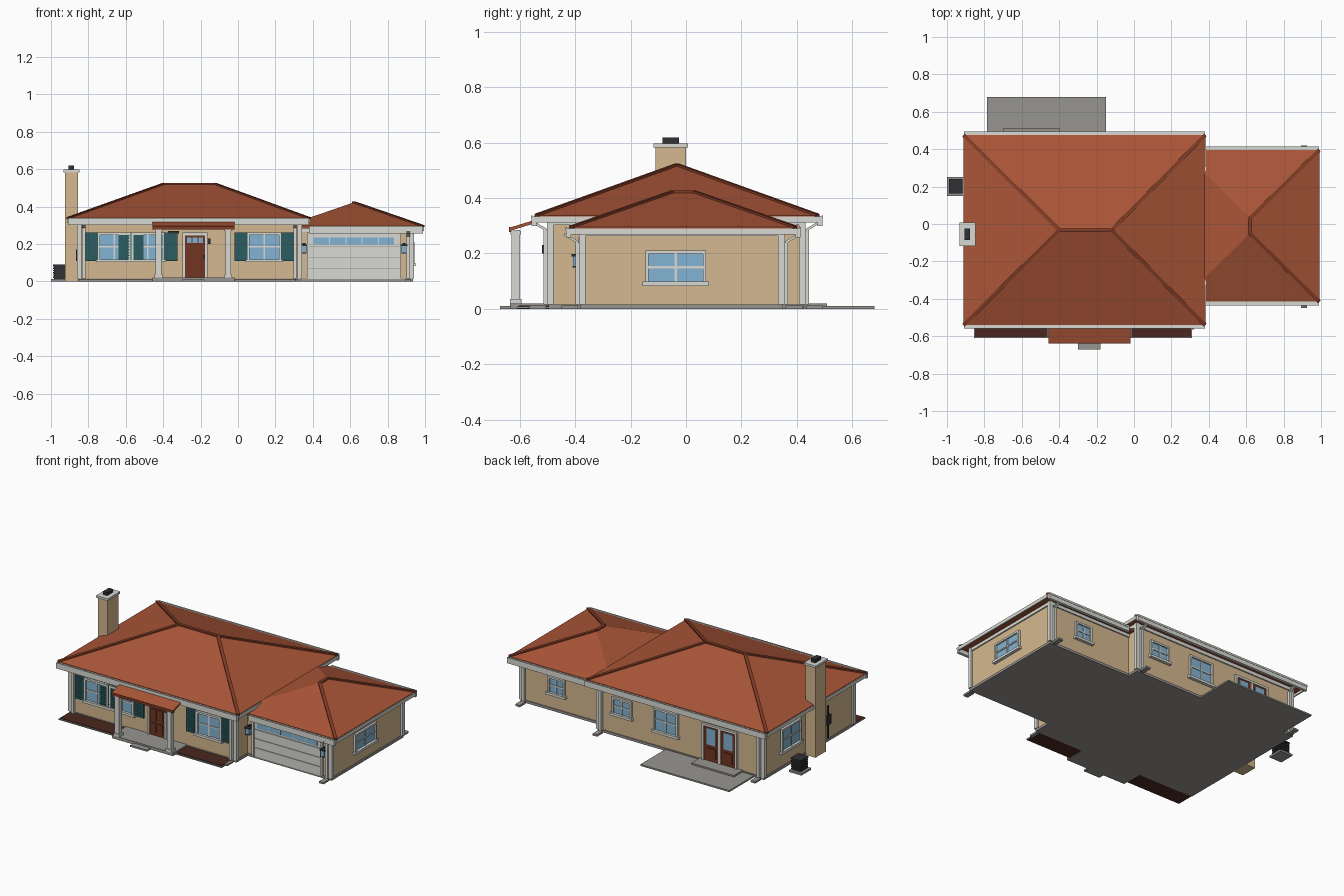
import bpy
import bmesh
from mathutils import Vector

cube = bpy.data.objects.get("Cube")
if cube:
    bpy.data.objects.remove(cube, do_unlink=True)


def material(name, *srgb):
    linear = [(c / 255) ** 2.2 for c in srgb] + [1]
    mat = bpy.data.materials.new(name)
    mat.use_nodes = True
    mat.diffuse_color = linear
    shader = mat.node_tree.nodes["Principled BSDF"]
    shader.inputs["Base Color"].default_value = linear
    shader.inputs["Roughness"].default_value = .8
    return mat


STUCCO = material("tan stucco", 212, 183, 142)
TRIM = material("off white trim", 216, 216, 210)
ROOF = material("terracotta roof", 168, 86, 58)
CAP = material("dark terracotta", 128, 62, 42)
CONCRETE = material("grey concrete", 150, 148, 143)
GLASS = material("blue glass", 130, 178, 210)
SHUTTER = material("teal shutter", 48, 92, 96)
WOOD = material("brown door", 112, 56, 38)
MULCH = material("dark mulch", 76, 44, 36)
METAL = material("dark metal", 52, 52, 56)


def finish(name, bm, mat):
    mesh = bpy.data.meshes.new(name)
    bmesh.ops.recalc_face_normals(bm, faces=bm.faces)
    bm.to_mesh(mesh)
    bm.free()
    mesh.materials.append(mat)
    obj = bpy.data.objects.new(name, mesh)
    bpy.context.collection.objects.link(obj)
    return obj


def box(name, mat, x, y, z):
    """Box from three (low, high) spans."""
    bm = bmesh.new()
    bmesh.ops.create_cube(bm, size=1)
    for v in bm.verts:
        v.co = [span[0] if c < 0 else span[1] for c, span in zip(v.co, (x, y, z))]
    return finish(name, bm, mat)


def hull(name, mat, points):
    bm = bmesh.new()
    verts = [bm.verts.new(p) for p in points]
    bmesh.ops.convex_hull(bm, input=verts)
    bmesh.ops.dissolve_limit(bm, angle_limit=.01, verts=bm.verts, edges=bm.edges)
    return finish(name, bm, mat)


def beam(name, mat, start, end, width):
    start, end = Vector(start), Vector(end)
    axis = end - start
    obj = box(name, mat, (-width / 2, width / 2), (-width / 4, width / 4), (0, axis.length))
    obj.location = start
    obj.rotation_euler = axis.to_track_quat("Z", "Y").to_euler()


# Body spans
HX, HY, H_TOP = (-.85, .33), (-.49, .42), .325
GX, GY, G_TOP = (.30, .93), (-.375, .345), .285

# Walls: axis of the normal, plane position, outward sign
FRONT, BACK = ("y", HY[0], -1), ("y", HY[1], 1)
LEFT_END, RIGHT_END = ("x", HX[0], -1), ("x", GX[1], 1)
G_FRONT, G_BACK = ("y", GY[0], -1), ("y", GY[1], 1)


def panel(name, mat, wall, u, z, out, base=-.005):
    """Box on a wall: u runs along it, out is how far it stands proud."""
    axis, pos, sign = wall
    n = sorted((pos + sign * base, pos + sign * out))
    box(name, mat, *((u, n) if axis == "y" else (n, u)), z)


def frame(name, wall, u, z, w, out):
    for side, a in (("left", u[0]), ("right", u[1] - w)):
        panel(f"{name}_{side}_jamb", TRIM, wall, (a, a + w), z, out)
    panel(name + "_head", TRIM, wall, u, (z[1] - w, z[1]), out)


def shutter(name, wall, u, z):
    panel(name, SHUTTER, wall, u, z, .01)
    step = (z[1] - z[0]) / 10
    for i in range(1, 10):
        h = z[0] + i * step
        panel(name + "_slat", SHUTTER, wall, (u[0] + .01, u[1] - .01), (h - .004, h + .003), .014)


def window(name, wall, mid, width, z, shutters=False):
    u = (mid - width / 2, mid + width / 2)
    mz = (z[0] + z[1]) / 2
    frame(name, wall, u, z, .012, .014)
    panel(name + "_glass", GLASS, wall, u, z, .004)
    panel(name + "_mullion", TRIM, wall, (mid - .004, mid + .004), z, .009)
    panel(name + "_rail", TRIM, wall, u, (mz - .004, mz + .004), .009)
    panel(name + "_sill", TRIM, wall, (u[0] - .01, u[1] + .01), (z[0] - .008, z[0] + .008), .02)
    if shutters:
        shutter(name + "_left_shutter", wall, (u[1], u[1] + .07), z)
        shutter(name + "_right_shutter", wall, (u[0] - .07, u[0]), z)


def lamp(name, wall, u, z):
    panel(name + "_bracket", METAL, wall, (u - .008, u + .008), (z, z + .03), .015)
    panel(name + "_glass", GLASS, wall, (u - .013, u + .013), (z - .02, z + .015), .034, .008)
    panel(name + "_cap", METAL, wall, (u - .018, u + .018), (z + .015, z + .023), .038, .004)
    panel(name + "_base", METAL, wall, (u - .014, u + .014), (z - .025, z - .02), .035, .007)


# Walls, foundation, friezes and corner boards
def body(name, x, y, top):
    grow = lambda s, d: (s[0] - d, s[1] + d)
    box(name + "_walls", STUCCO, x, y, (.01, top))
    box(name + "_foundation", CONCRETE, grow(x, .006), grow(y, .006), (0, .016))
    box(name + "_frieze", TRIM, grow(x, .008), grow(y, .008), (top - .022, top))
    for cx in x:
        for cy in y:
            box(name + "_corner_board", TRIM, (cx - .012, cx + .012), (cy - .012, cy + .012), (.016, top))


body("house", HX, HY, H_TOP)
body("garage", GX, GY, G_TOP)


# Hip roofs with cap strips, fascia and gutters
def hip_roof(name, x, y, z, ridge, edge, left):
    corners = [(a, b) for a in x for b in y]
    hull(name, ROOF, [(a, b, h) for a, b in corners for h in (z - edge, z)] + ridge)
    beam(name + "_ridge_cap", CAP, *ridge, .02)
    for a, b in corners:
        if a > left:
            near = min(ridge, key=lambda p: (p[0] - a) ** 2 + (p[1] - b) ** 2)
            beam(name + "_hip_cap", CAP, (a, b, z), near, .02)
    low, high = z - edge - .014, z - .004
    start = max(x[0], left)
    for s, b in zip((-1, 1), y):
        box(name + "_gutter", TRIM, (start, x[1]), sorted((b, b + s * .018)), (low - .012, high))
        box(name + "_gutter_lip", TRIM, (start, x[1]), sorted((b + s * .014, b + s * .02)), (high - .008, high + .004))
    for s, a in zip((-1, 1), x):
        if a > left:
            box(name + "_fascia", TRIM, sorted((a - s * .004, a + s * .005)), y, (low, high))


hip_roof("main_roof", (-.91, .38), (-.54, .475), .338,
         [(-.40, -.033, .52), (-.12, -.033, .52)], .012, -1)
hip_roof("garage_roof", (.25, .99), (-.415, .395), .295,
         [(.62, -.05, .422), (.62, .03, .422)], .012, .38)


# Downspouts with splash blocks
def downspout(x, y, top, out):
    box("downspout", TRIM, (x - .009, x + .009), (y - .009, y + .009), (.015, top))
    beam("downspout_elbow", TRIM, (x, y, top), (x, y + out * .05, top + .03), .018)
    box("splash_block", CONCRETE, (x - .016, x + .016), sorted((y, y + out * .06)), (0, .012))


for x in (HX[0] + .025, HX[1] - .025):
    downspout(x, HY[0] - .015, .285, -1)
    downspout(x, HY[1] + .015, .285, 1)
downspout(GX[1] - .02, GY[0] - .015, .24, -1)
downspout(GX[1] - .02, GY[1] + .015, .24, 1)

# Windows
TALL = (.11, .26)
window("front_left_window", FRONT, .14, .18, TALL, True)
window("front_middle_window", FRONT, -.482, .175, TALL, True)
window("front_right_window", FRONT, -.662, .175, TALL, True)
window("back_small_window", BACK, .16, .14, (.14, .25))
window("back_window", BACK, -.155, .175, TALL)
window("side_window", LEFT_END, .15, .20, TALL)
window("garage_side_window", RIGHT_END, -.037, .22, (.09, .21))
window("garage_back_window", G_BACK, .68, .12, (.11, .22))

# Front door
DOOR = (-.285, -.175)
frame("front_door", FRONT, (DOOR[0] - .012, DOOR[1] + .012), (.02, .26), .014, .014)
panel("front_door_leaf", WOOD, FRONT, DOOR, (.02, .248), .006)
for i in range(3):
    a = DOOR[0] + .012 + i * .031
    panel("front_door_lite", GLASS, FRONT, (a, a + .025), (.205, .235), .009)
for a in (DOOR[0] + .014, DOOR[0] + .062):
    for z in ((.04, .10), (.115, .19)):
        panel("front_door_panel", WOOD, FRONT, (a, a + .035), z, .011)
panel("door_handle", METAL, FRONT, (-.187, -.18), (.12, .14), .015)
panel("porch_lamp", METAL, FRONT, (-.162, -.148), (.20, .23), .03)
panel("house_plate", METAL, FRONT, (-.375, -.315), (.255, .268), .016)

# Back patio doors
frame("patio_doors", BACK, (-.665, -.415), (.02, .255), .014, .014)
panel("patio_post", TRIM, BACK, (-.548, -.532), (.02, .25), .012)
for a in (-.652, -.532):
    panel("patio_door_leaf", WOOD, BACK, (a, a + .104), (.02, .245), .007)
    panel("patio_door_glass", GLASS, BACK, (a + .02, a + .084), (.125, .23), .01)
    panel("patio_door_panel", WOOD, BACK, (a + .02, a + .084), (.04, .105), .011)

# Garage door in four sections with a row of lites
frame("garage_door", G_FRONT, (.37, .872), (.012, .26), .014, .014)
for i in range(4):
    z = .012 + i * .059
    panel("garage_door_section", TRIM, G_FRONT, (.382, .86), (z, z + .056), .007)
panel("garage_door_backing", CONCRETE, G_FRONT, (.382, .86), (.012, .246), .003)
for i in range(5):
    a = .405 + i * .087
    panel("garage_door_lite", GLASS, G_FRONT, (a, a + .082), (.198, .235), .01)
for x in (.352, .888):
    lamp("garage_lamp", G_FRONT, x, .175)

# Porch: slab, step, posts, beam and sloping roof
PX = (-.457, -.02)
box("porch_slab", CONCRETE, PX, (-.635, HY[0]), (0, .02))
box("porch_step", CONCRETE, (-.30, -.18), (-.672, -.63), (0, .01))
for x in (-.425, -.052):
    box("porch_post", TRIM, (x - .015, x + .015), (-.63, -.60), (.02, .285))
    box("porch_post_base", TRIM, (x - .021, x + .021), (-.636, -.594), (.02, .036))
    box("porch_post_cap", TRIM, (x - .02, x + .02), (-.634, -.596), (.268, .282))
hull("porch_roof", ROOF, [(x, y, z + d) for x in PX for y, z in ((-.635, .282), (-.53, .314))
                          for d in (0, .012)])
box("porch_roof_edge", CAP, PX, (-.639, -.633), (.278, .295))

# Planting beds with edging
for x in ((-.855, PX[0]), (PX[1], .31)):
    box("bed_edging", CONCRETE, x, (-.61, HY[0]), (.002, .009))
    box("bed_mulch", MULCH, (x[0] + .006, x[1] - .006), (-.603, HY[0]), (0, .013))

# Patio and its step
box("patio", CONCRETE, (-.785, -.15), (HY[1], .68), (0, .01))
box("patio_step", CONCRETE, (-.70, -.395), (HY[1], .51), (.01, .02))

# Chimney
box("chimney", STUCCO, (-.925, -.855), (-.11, 0), (0, .585))
box("chimney_cap", TRIM, (-.932, -.848), (-.118, .008), (.583, .597))
box("chimney_flue", METAL, (-.906, -.876), (-.085, -.025), (.597, .618))

# Outdoor cooling unit with louvres
box("unit_pad", CONCRETE, (-1, -.91), (.15, .25), (0, .012))
box("unit_core", METAL, (-.984, -.922), (.168, .235), (.012, .085))
for i in range(6):
    z = .018 + i * .012
    box("unit_louvre", METAL, (-.988, -.918), (.164, .239), (z, z + .007))
box("unit_lid", METAL, (-.99, -.916), (.162, .241), (.084, .09))

# Utility meter on the end wall
panel("meter_box", METAL, LEFT_END, (-.25, -.21), (.11, .17), .016)
panel("meter_pipe", METAL, LEFT_END, (-.235, -.225), (.02, .23), .009)
